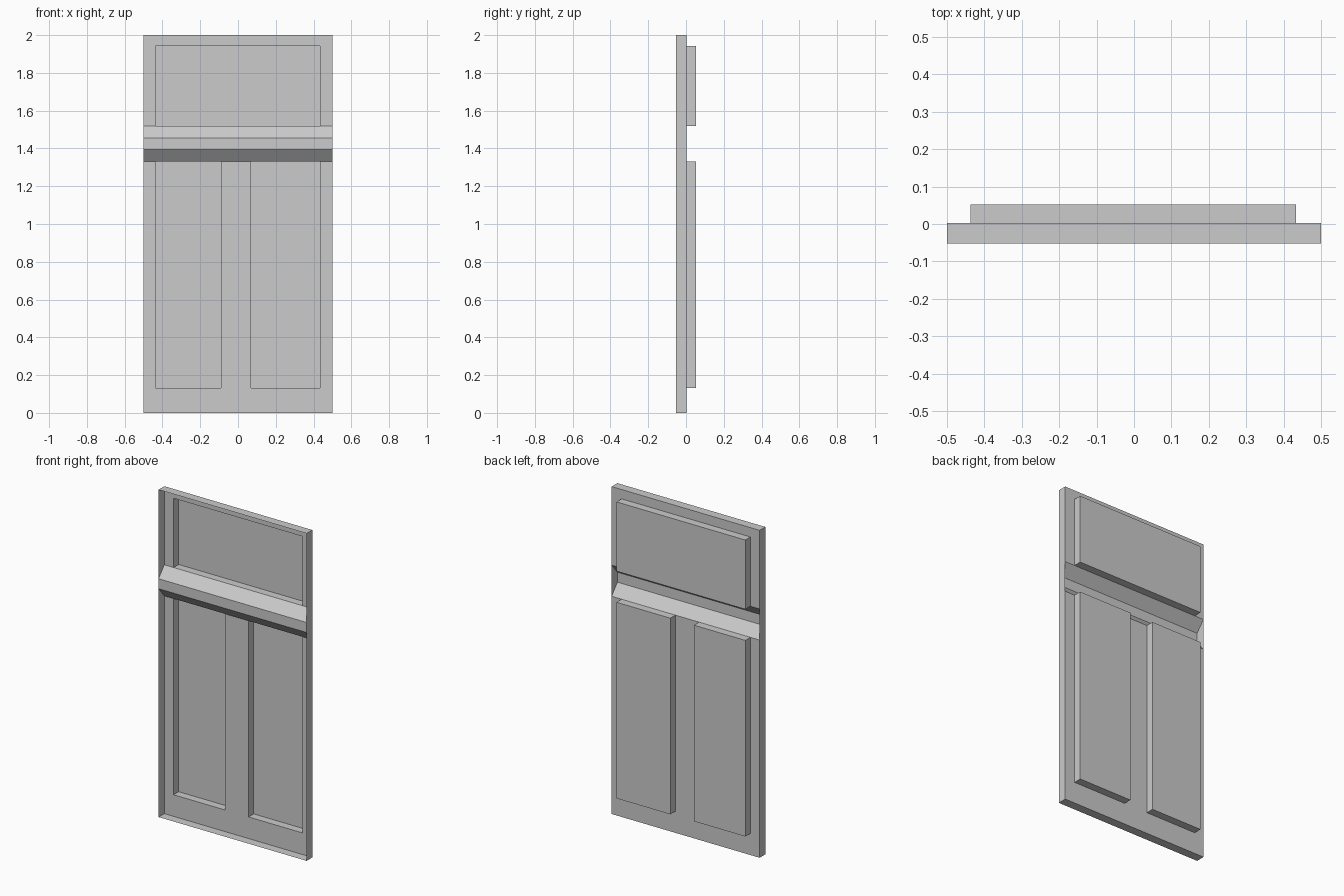
import bpy, bmesh
from mathutils import Vector

if "Cube" in bpy.data.objects:
    bpy.data.objects.remove(bpy.data.objects["Cube"])

FRONT, SHEET, BACK = -0.052, 0.003, 0.052
BAND_LOW, BAND_HIGH = 1.33, 1.52
XS = [-0.5, -0.437, -0.09, 0.07, 0.433, 0.5]
BOTTOM, TOP = 0.132, 1.943


def finish(name, bm):
    mesh = bpy.data.meshes.new(name)
    bm.to_mesh(mesh)
    bm.free()
    obj = bpy.data.objects.new(name, mesh)
    bpy.context.collection.objects.link(obj)
    return obj


def open_box(name, x0, x1, y0, y1, z0, z1, open_back=False):
    """Thin-walled box open at the front, its inside facing outwards."""
    bm = bmesh.new()
    bmesh.ops.create_cube(bm, size=1)
    bm.normal_update()
    gone = [f for f in bm.faces if f.normal.y < -0.5 or (open_back and f.normal.y > 0.5)]
    bmesh.ops.delete(bm, geom=gone, context='FACES')
    bmesh.ops.scale(bm, vec=(x1 - x0, y1 - y0, z1 - z0), verts=bm.verts)
    bmesh.ops.translate(bm, vec=((x0 + x1) / 2, (y0 + y1) / 2, (z0 + z1) / 2), verts=bm.verts)
    bmesh.ops.reverse_faces(bm, faces=bm.faces)
    return finish(name, bm)


def sweep(name, profile, x0, x1):
    """Sheet swept along x from a list of (y, z) points, facing the front."""
    bm = bmesh.new()
    rows = [[bm.verts.new((x, y, z)) for x in (x0, x1)] for y, z in profile]
    for a, b in zip(rows, rows[1:]):
        bm.faces.new((a[0], a[1], b[1], b[0]))
    return finish(name, bm)


def flat(name, x0, x1, z0, z1):
    return sweep(name, [(SHEET, z0), (SHEET, z1)], x0, x1)


# Outer edge of the door
open_box("door_edge", -0.5, 0.5, FRONT, SHEET, 0, 2, open_back=True)

# Flat rails and stiles around the panels
flat("bottom_rail", XS[0], XS[5], 0, BOTTOM)
flat("top_rail", XS[0], XS[5], TOP, 2)
flat("middle_stile", XS[2], XS[3], BOTTOM, BAND_LOW)
for side, a, b in (("left", XS[0], XS[1]), ("right", XS[4], XS[5])):
    flat("lower_stile_" + side, a, b, BOTTOM, BAND_LOW)
    flat("upper_stile_" + side, a, b, BAND_HIGH, TOP)

# Recessed panels, which stand out at the back
open_box("upper_panel", XS[1], XS[4], SHEET, BACK, BAND_HIGH, TOP)
open_box("lower_panel_left", XS[1], XS[2], SHEET, BACK, BOTTOM, BAND_LOW)
open_box("lower_panel_right", XS[3], XS[4], SHEET, BACK, BOTTOM, BAND_LOW)

# Bevelled cross band, hollow at the back
sweep("cross_band", [(SHEET, BAND_LOW), (FRONT, 1.395), (FRONT, 1.456), (SHEET, BAND_HIGH)], -0.5, 0.5)
